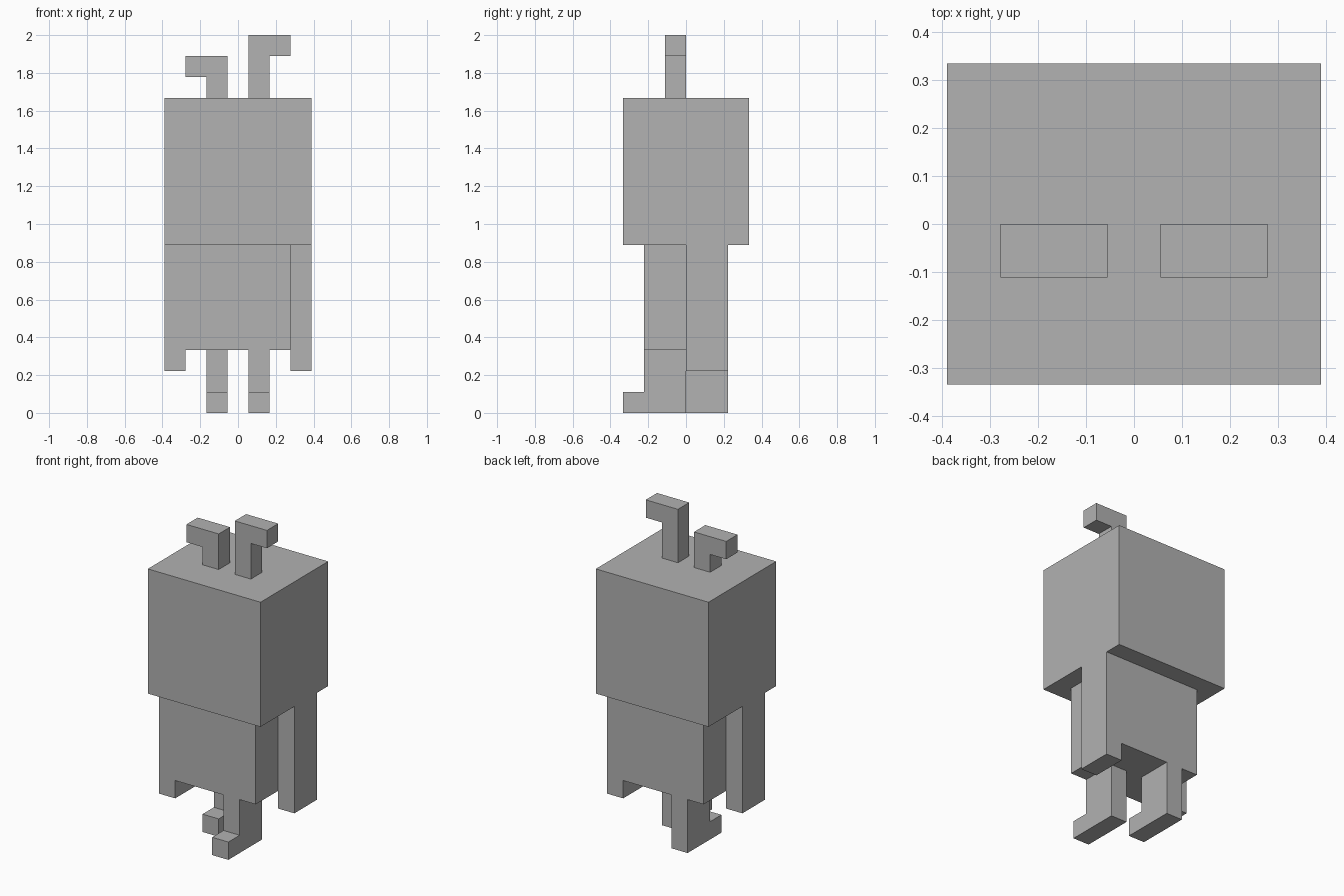
import bpy
import bmesh

U = 2 / 18  # one block of the model's grid

cube = bpy.data.objects.get("Cube")
if cube:
    bpy.data.objects.remove(cube, do_unlink=True)

grey = bpy.data.materials.new("plain grey")
grey.use_nodes = True
colour = (0.445, 0.445, 0.445, 1)
grey.diffuse_color = colour
grey.node_tree.nodes["Principled BSDF"].inputs["Base Color"].default_value = colour


def prism(name, profile, start, depth):
    """Extrude a closed profile, in blocks, along the depth vector."""
    bm = bmesh.new()
    face = bm.faces.new([bm.verts.new([c * U for c in start(a, b)]) for a, b in profile])
    extruded = bmesh.ops.extrude_face_region(bm, geom=[face])
    verts = [v for v in extruded["geom"] if isinstance(v, bmesh.types.BMVert)]
    bmesh.ops.translate(bm, verts=verts, vec=[c * U for c in depth])
    bmesh.ops.recalc_face_normals(bm, faces=bm.faces)
    mesh = bpy.data.meshes.new(name)
    bm.to_mesh(mesh)
    bm.free()
    mesh.materials.append(grey)
    obj = bpy.data.objects.new(name, mesh)
    bpy.context.collection.objects.link(obj)
    return obj


def box(name, x, y, z):
    """Box between the given (low, high) ranges, in blocks."""
    profile = [(x[0], y[0]), (x[1], y[0]), (x[1], y[1]), (x[0], y[1])]
    return prism(name, profile, lambda a, b: (a, b, z[0]), (0, 0, z[1] - z[0]))


# Head and torso
box("head", (-3.5, 3.5), (-3, 3), (8, 15))
box("torso", (-2.5, 2.5), (-2, 2), (3, 8))

# Arms: the left swings back, the right swings forward
box("left_arm", (2.5, 3.5), (0, 2), (2, 8))
box("right_arm", (-3.5, -2.5), (-2, 0), (2, 8))

# Legs with a toe block pointing forward, in mid stride
for name, x, front in (("left_leg", 0.5, -2), ("right_leg", -1.5, 0)):
    side = [(-1, 0), (2, 0), (2, 3), (0, 3), (0, 1), (-1, 1)]
    prism(name, side, lambda a, b: (x, a + front, b), (1, 0, 0))

# Bent antennae: the left one is a block taller
for name, sign, height in (("left_antenna", 1, 3), ("right_antenna", -1, 2)):
    top = 15 + height
    bend = [(0.5, 15), (1.5, 15), (1.5, top - 1), (2.5, top - 1), (2.5, top), (0.5, top)]
    prism(name, bend, lambda a, b: (a * sign, -1, b), (0, 1, 0))
